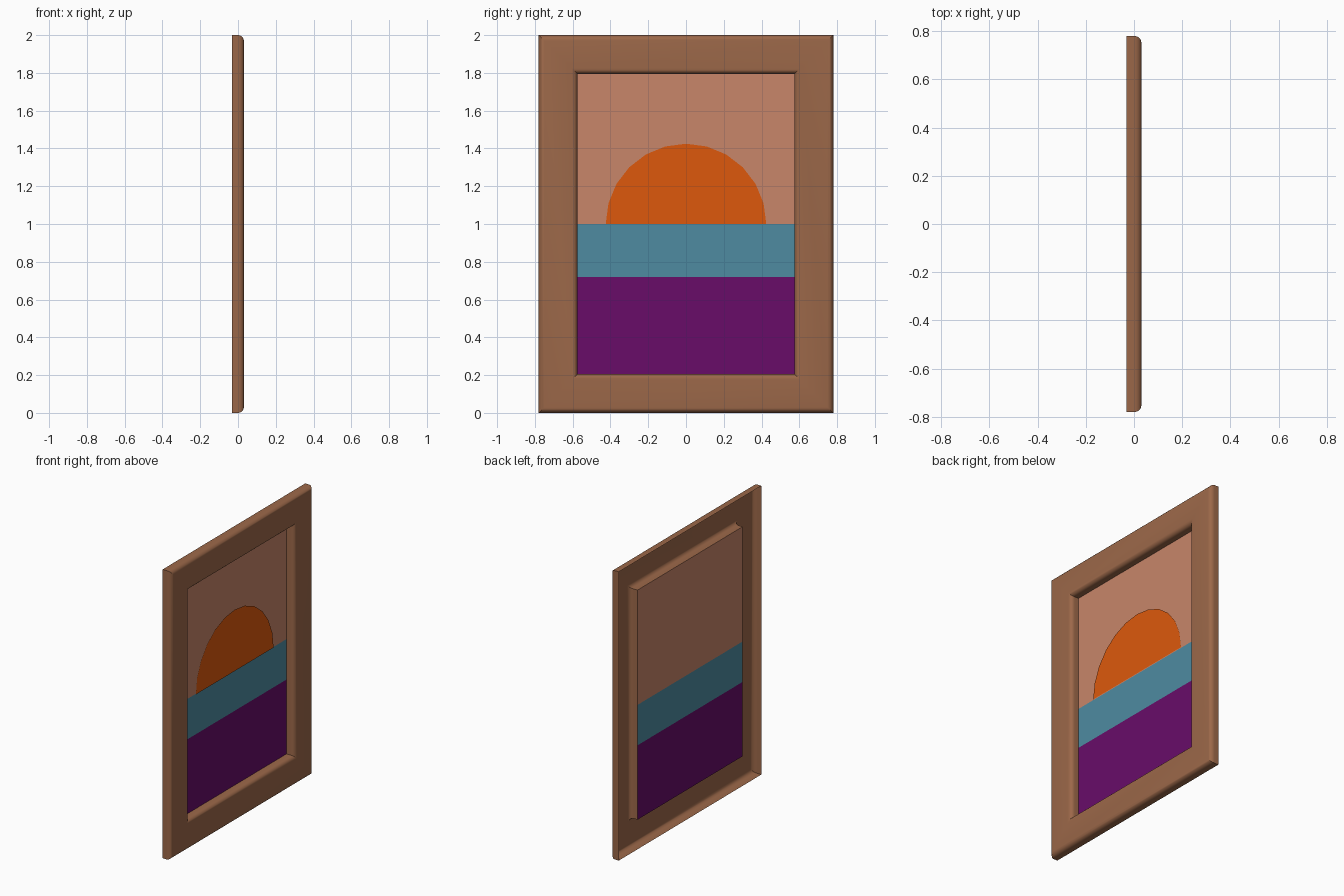
import bpy
from math import sin, cos, pi, radians

if "Cube" in bpy.data.objects:
    bpy.data.objects.remove(bpy.data.objects["Cube"])

BACK = -0.031
FRONT = 0.031
W, H = 0.78, 1.0        # outer half width and half height
BORDER = 0.205          # frame border width
R = 0.03                # edge rounding


def material(name, hexcode):
    def lin(c):
        return c / 12.92 if c <= 0.04045 else ((c + 0.055) / 1.055) ** 2.4
    rgb = [lin(int(hexcode[i:i + 2], 16) / 255) for i in (0, 2, 4)]
    m = bpy.data.materials.new(name)
    m.diffuse_color = (*rgb, 1)
    m.use_nodes = True
    m.node_tree.nodes["Principled BSDF"].inputs["Base Color"].default_value = m.diffuse_color
    return m


def mesh_object(name, verts, faces, mat):
    me = bpy.data.meshes.new(name)
    me.from_pydata(verts, [], faces)
    me.materials.append(mat)
    ob = bpy.data.objects.new(name, me)
    bpy.context.collection.objects.link(ob)
    return ob


# frame: open-backed rounded profile (inset, x) swept round a mitred rectangle
arc = [i * pi / 2 / 5 for i in range(6)]
profile = [(0, BACK)]
profile += [(R - R * cos(a), FRONT - R + R * sin(a)) for a in arc]
profile += [(BORDER - R + R * sin(a), FRONT - R + R * cos(a)) for a in arc]
profile += [(BORDER, BACK)]

verts, faces = [], []
for d, x in profile:
    for sy, sz in ((-1, -1), (1, -1), (1, 1), (-1, 1)):
        verts.append((x, sy * (W - d), H + sz * (H - d)))
for i in range(len(profile) - 1):
    for k in range(4):
        n = (k + 1) % 4
        faces.append((4 * i + k, 4 * i + n, 4 * i + 4 + n, 4 * i + 4 + k))
frame = mesh_object("frame", verts, faces, material("wood", "9c6849"))
bpy.context.view_layer.objects.active = frame
frame.select_set(True)
bpy.ops.object.shade_smooth_by_angle(angle=radians(35))

# picture bands: land, water, sky
w = W - BORDER
for name, z0, z1, col in (("land_band", BORDER, 0.72, "680c69"),
                          ("water_band", 0.72, 1.0, "4e8ba1"),
                          ("sky_band", 1.0, 2 - BORDER, "c8866a")):
    mesh_object(name, [(BACK, -w, z0), (BACK, w, z0), (BACK, w, z1), (BACK, -w, z1)],
                [(0, 1, 2, 3)], material(name, col))

# half sun resting on the horizon, just in front of the sky
sun = [(BACK + 0.006, 0.425 * cos(i * pi / 12), 1 + 0.425 * sin(i * pi / 12)) for i in range(13)]
mesh_object("half_sun", sun, [tuple(range(13))], material("sun", "dd590c"))
